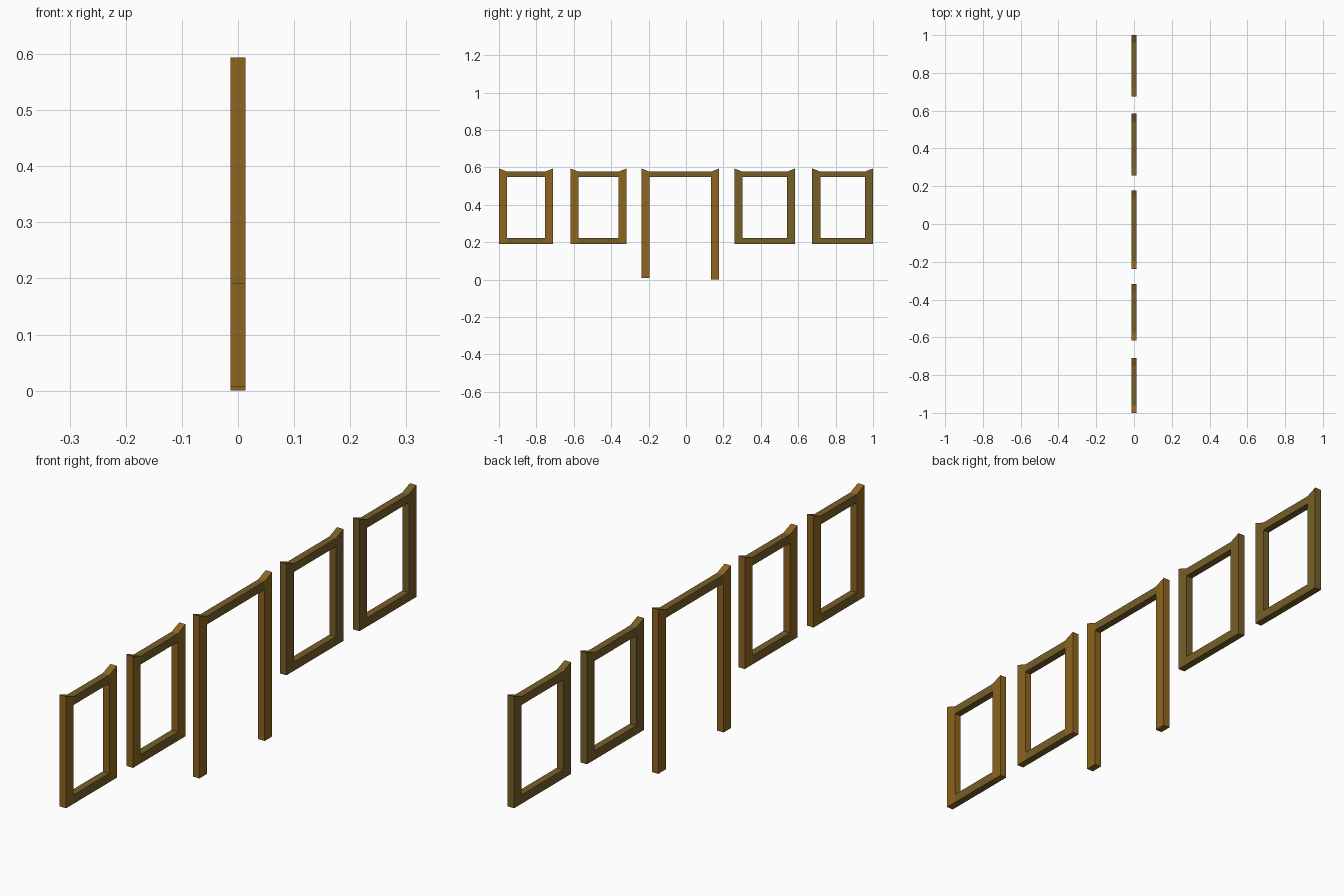
import bpy, bmesh

if "Cube" in bpy.data.objects:
    bpy.data.objects.remove(bpy.data.objects["Cube"])

T = 0.013                                  # half thickness in x
HORN, TOP, HEAD, SILL = 0.594, 0.577, 0.547, 0.222


def material(name, rgb):
    m = bpy.data.materials.new(name)
    m.diffuse_color = (*rgb, 1)
    m.use_nodes = True
    m.node_tree.nodes["Principled BSDF"].inputs["Base Color"].default_value = m.diffuse_color
    return m


brown = material("brown_wood", (0.27, 0.13, 0.014))
olive = material("olive_wood", (0.18, 0.115, 0.022))


def frame(name, y0, y1, post_mat, bottoms, sill=True, w=0.043):
    """Posts with sloped horns, a head rail and an optional sill, extruded in x."""
    a, b = y0 + w, y1 - w
    polys = []
    for outer, inner, zb in ((y0, a, bottoms[0]), (y1, b, bottoms[1])):
        pts = [(outer, zb), (outer, HORN), (inner, TOP), (inner, HEAD)]
        if sill:
            pts.append((inner, SILL))
        polys.append((pts + [(inner, zb)], 0))
    polys.append(([(a, HEAD), (b, HEAD), (b, TOP), (a, TOP)], 1))
    if sill:
        polys.append(([(a, bottoms[0]), (b, bottoms[1]), (b, SILL), (a, SILL)], 1))

    bm = bmesh.new()
    for pts, mat in polys:
        f = bm.faces.new([bm.verts.new((-T, y, z)) for y, z in pts])
        f.material_index = mat
    bmesh.ops.remove_doubles(bm, verts=bm.verts[:], dist=1e-5)
    bmesh.ops.recalc_face_normals(bm, faces=bm.faces[:])
    ext = bmesh.ops.extrude_face_region(bm, geom=bm.faces[:], use_keep_orig=True)
    verts = [g for g in ext["geom"] if isinstance(g, bmesh.types.BMVert)]
    bmesh.ops.translate(bm, verts=verts, vec=(2 * T, 0, 0))
    bmesh.ops.recalc_face_normals(bm, faces=bm.faces[:])
    mesh = bpy.data.meshes.new(name)
    bm.to_mesh(mesh)
    bm.free()
    mesh.materials.append(post_mat)
    mesh.materials.append(olive)
    bpy.context.collection.objects.link(bpy.data.objects.new(name, mesh))


# Window frames either side of a taller door frame
Z = (0.19, 0.19)
frame("window_frame_1", -1.0, -0.71, brown, Z)
frame("window_frame_2", -0.618, -0.317, brown, Z)
frame("door_frame", -0.239, 0.177, brown, (0.007, 0.0), sill=False)
frame("window_frame_3", 0.258, 0.584, olive, Z)
frame("window_frame_4", 0.675, 1.0, olive, Z)
